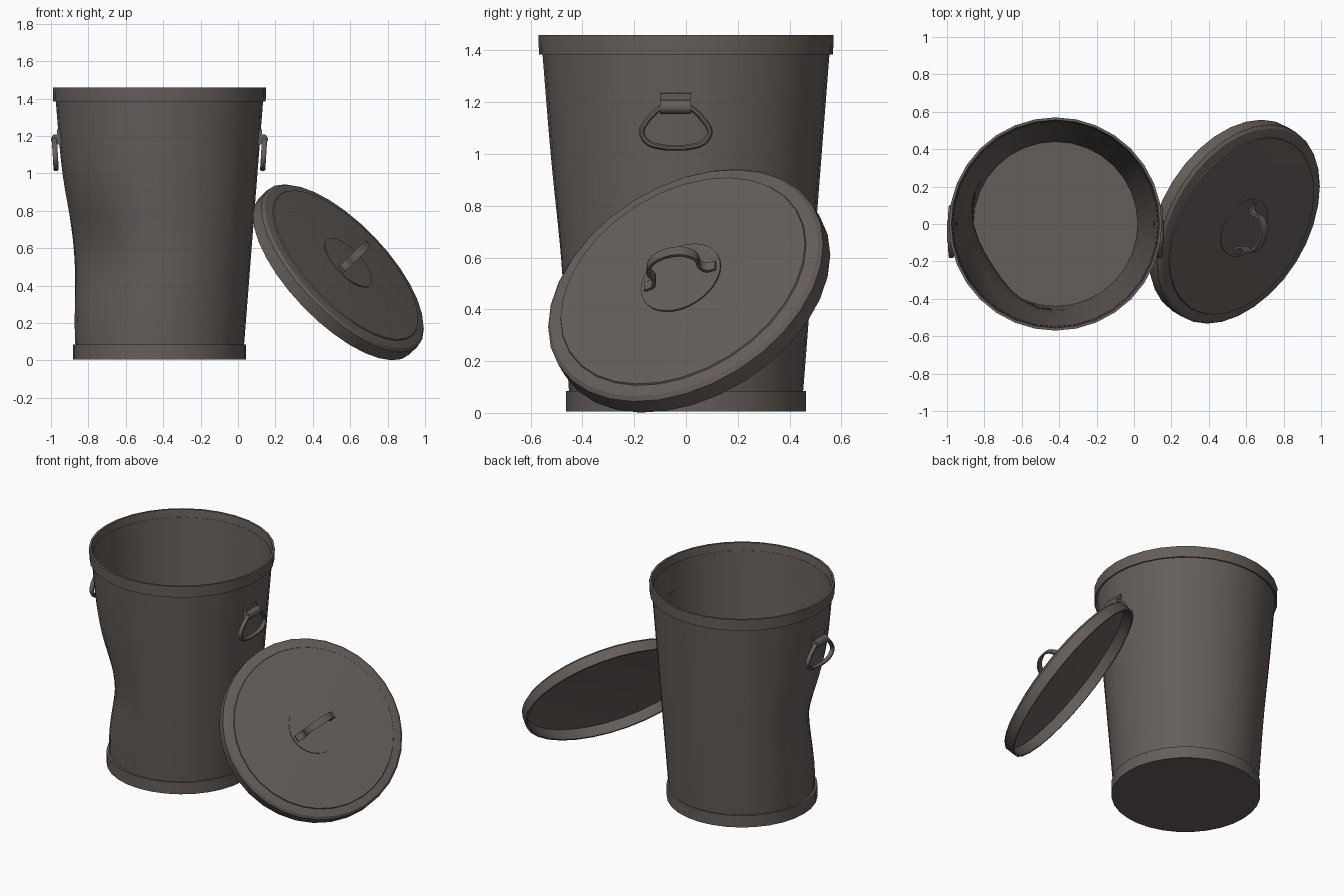
import bpy, bmesh, math
from mathutils import Vector, Matrix

cube = bpy.data.objects.get("Cube")
if cube:
    bpy.data.objects.remove(cube, do_unlink=True)

SIDES = 32
BIN_X = -0.42

metal = bpy.data.materials.new("dull grey brown metal")
metal.use_nodes = True
COLOR = (0.13, 0.112, 0.103, 1)
metal.diffuse_color = COLOR
bsdf = metal.node_tree.nodes["Principled BSDF"]
bsdf.inputs["Base Color"].default_value = COLOR
bsdf.inputs["Roughness"].default_value = 0.6


def finish(bm, name, matrix=Matrix(), angle=30):
    """Turn a bmesh into a shaded, coloured object."""
    bmesh.ops.remove_doubles(bm, verts=bm.verts, dist=0.0001)
    bmesh.ops.recalc_face_normals(bm, faces=bm.faces)
    mesh = bpy.data.meshes.new(name)
    bm.to_mesh(mesh)
    bm.free()
    mesh.materials.append(metal)
    obj = bpy.data.objects.new(name, mesh)
    bpy.context.collection.objects.link(obj)
    obj.matrix_world = matrix
    bpy.ops.object.select_all(action='DESELECT')
    obj.select_set(True)
    bpy.context.view_layer.objects.active = obj
    bpy.ops.object.shade_smooth_by_angle(angle=math.radians(angle))
    return obj


def lathe(name, profile, matrix=Matrix(), closed=True, deform=None):
    """Revolve (radius, height) points around local z."""
    bm = bmesh.new()
    verts = [bm.verts.new((r, 0, z)) for r, z in profile]
    pairs = list(zip(verts, verts[1:]))
    if closed:
        pairs.append((verts[-1], verts[0]))
    edges = [bm.edges.new(p) for p in pairs]
    bmesh.ops.spin(bm, geom=verts + edges, cent=(0, 0, 0), axis=(0, 0, 1),
                   angle=math.tau, steps=SIDES, use_duplicate=False)
    if deform:
        for v in bm.verts:
            deform(v)
    return finish(bm, name, matrix)


def sweep(name, path, width, depth, across, matrix=Matrix(), cyclic=False, sides=4):
    """Sweep an oval or rectangular section along a flat path."""
    bm = bmesh.new()
    path = [Vector(p) for p in path]
    across = Vector(across)
    n = len(path)
    rings = []
    for i, p in enumerate(path):
        before = path[i - 1] if i or cyclic else p
        after = path[(i + 1) % n] if i < n - 1 or cyclic else p
        out = (after - before).normalized().cross(across)
        ring = []
        for k in range(sides):
            a = math.tau * (k + 0.5) / sides
            grow = math.sqrt(2) if sides == 4 else 1
            ring.append(bm.verts.new(p + across * math.cos(a) * width * grow / 2
                                     + out * math.sin(a) * depth * grow / 2))
        rings.append(ring)
    for i in range(n if cyclic else n - 1):
        a, b = rings[i], rings[(i + 1) % n]
        for k in range(sides):
            j = (k + 1) % sides
            bm.faces.new((a[k], a[j], b[j], b[k]))
    if not cyclic:
        bm.faces.new(rings[0])
        bm.faces.new(rings[-1])
    return finish(bm, name, matrix, 40)


def smooth_path(points, cyclic=False, steps=4):
    """Catmull-Rom interpolation through a few points."""
    pts = [Vector(p) for p in points]
    n = len(pts)
    get = (lambda i: pts[i % n]) if cyclic else (lambda i: pts[max(0, min(n - 1, i))])
    result = []
    for i in range(n if cyclic else n - 1):
        a, b, c, d = (get(i + k) for k in (-1, 0, 1, 2))
        for s in range(steps):
            t = s / steps
            result.append(0.5 * (2 * b + (c - a) * t + (2 * a - 5 * b + 4 * c - d) * t ** 2
                                 + (3 * b - a - 3 * c + d) * t ** 3))
    return result if cyclic else result + [pts[-1]]


# Bin: tapered wall with a broad dent on its left front
def dent(v):
    r = math.hypot(v.co.x, v.co.y)
    diff = math.atan2(v.co.y, v.co.x) - math.atan2(-0.53, -0.85)
    diff = (diff + math.pi) % math.tau - math.pi
    push = 0.08 * math.exp(-(diff / 0.5) ** 2 / 2 - ((v.co.z - 0.58) / 0.21) ** 2 / 2)
    v.co.x *= (r - push) / r
    v.co.y *= (r - push) / r


at_bin = Matrix.Translation((BIN_X, 0, 0))
LEVELS = 20
heights = [0.03 + 1.38 * i / LEVELS for i in range(LEVELS + 1)]
outer = [(0.446 + 0.078 * z, z) for z in heights]
inner = [(r - 0.008, z) for r, z in reversed(outer)]
lathe("bin_wall", outer + inner, at_bin, deform=dent)
lathe("bin_base", [(0, 0.005), (0.463, 0.005), (0.463, 0.085), (0.448, 0.085),
                   (0.444, 0.03), (0, 0.03)], at_bin, closed=False)
lathe("bin_rim", [(0.568, 1.385), (0.57, 1.46), (0.556, 1.46), (0.547, 1.39)], at_bin)

# Side handles: hinge barrel, mounting plate and hanging ring, on both sides
MID_Y = -0.04
half_ring = [(0, 1.185), (0.055, 1.18), (0.105, 1.135), (0.132, 1.085),
             (0.105, 1.042), (0.05, 1.026)]
ring = half_ring + [(0, 1.024)] + [(-y, z) for y, z in reversed(half_ring[1:])]
for side, label in ((1, "left"), (-1, "right")):
    def place(x, y, z):
        return (BIN_X + side * x, MID_Y + y, z)
    sweep(label + "_handle_ring",
          smooth_path([place(0.557 + 0.06 * (z - 1.1), y, z) for y, z in ring], True),
          0.03, 0.024, (1, 0, 0), cyclic=True, sides=8)
    sweep(label + "_handle_hinge", [place(0.556, -0.06, 1.182), place(0.556, 0.06, 1.182)],
          0.048, 0.054, (1, 0, 0), sides=12)
    sweep(label + "_handle_plate", [place(0.534, 0, 1.155), place(0.54, 0, 1.235)],
          0.12, 0.018, (0, 1, 0))

# Lid: shallow hollow dish leaning against the bin
normal = Vector((0.663, -0.402, 0.635)).normalized()
along = Vector((0, 1, 0))
along = (along - normal * along.dot(normal)).normalized()
across = along.cross(normal)
lid_frame = Matrix((across, along, normal)).transposed().to_4x4()
lid_frame.translation = (0.54, 0.01, 0.475)
lathe("lid", [(0, 0.074), (0.17, 0.072), (0.515, 0.056), (0.518, 0.05), (0.565, 0.042),
              (0.58, 0.028), (0.58, -0.04), (0.566, -0.04), (0.564, 0.026),
              (0.51, 0.036), (0, 0.055)], lid_frame, closed=False)
lathe("lid_handle_plate", [(0, 0.07), (0.168, 0.068), (0.168, 0.078), (0, 0.083)],
      lid_frame, closed=False)

# Lid handle: flat strap arch with flared feet
half_strap = [(-0.15, 0.083), (-0.115, 0.086), (-0.095, 0.115), (-0.1, 0.16),
              (-0.07, 0.2), (-0.035, 0.216)]
strap = half_strap + [(0, 0.22)] + [(-y, z) for y, z in reversed(half_strap)]
sweep("lid_handle", smooth_path([(0, y, z) for y, z in strap], steps=3),
      0.042, 0.012, (1, 0, 0), lid_frame)
